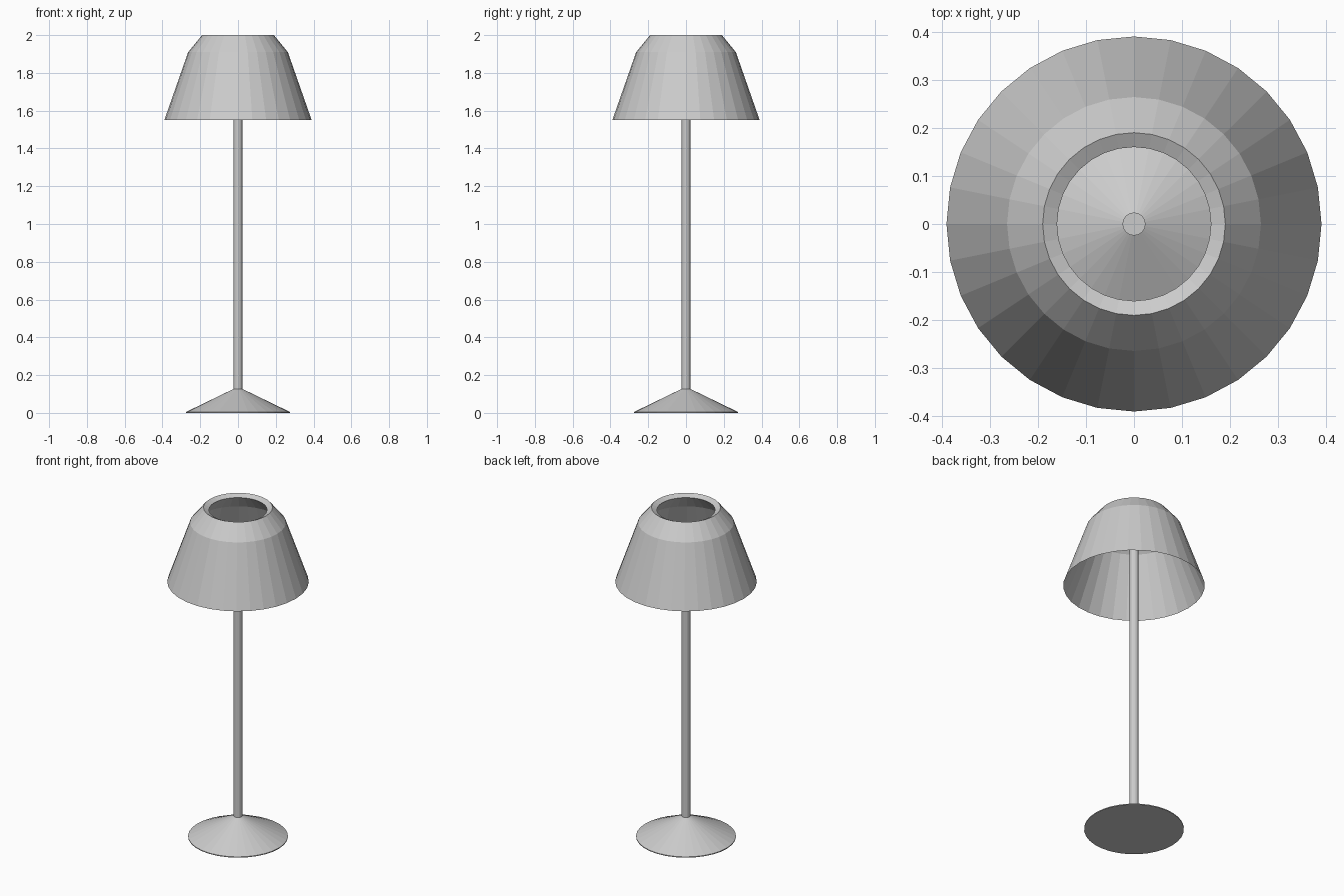
import bpy, bmesh
from math import cos, sin, tau

if "Cube" in bpy.data.objects:
    bpy.data.objects.remove(bpy.data.objects["Cube"])


def lathe(name, profile, sides, closed=False, cap_start=False, cap_end=False):
    """Spin a (radius, height) profile around z."""
    bm = bmesh.new()
    rings = [[bm.verts.new((r * cos(tau * i / sides), r * sin(tau * i / sides), z))
              for i in range(sides)] for r, z in profile]
    pairs = list(zip(rings, rings[1:]))
    if closed:
        pairs.append((rings[-1], rings[0]))
    for a, b in pairs:
        for i in range(sides):
            j = (i + 1) % sides
            bm.faces.new((a[i], a[j], b[j], b[i]))
    if cap_start:
        bm.faces.new(rings[0][::-1])
    if cap_end:
        bm.faces.new(rings[-1])
    mesh = bpy.data.meshes.new(name)
    bm.to_mesh(mesh)
    bm.free()
    obj = bpy.data.objects.new(name, mesh)
    bpy.context.collection.objects.link(obj)
    return obj


# Low conical foot
lathe("base", [(0.275, 0.0), (0.275, 0.005), (0.023, 0.127)], 32,
      cap_start=True, cap_end=True)

# Slim stem reaching up inside the shade
lathe("pole", [(0.024, 0.12), (0.024, 1.80)], 16, cap_start=True, cap_end=True)

# Faceted shade: outer wall, sloped top lip, and lining tapering to the lower edge
lathe("shade", [(0.39, 1.55), (0.264, 1.91), (0.19, 2.0),
                (0.16, 1.985), (0.25, 1.89)], 32, closed=True)
